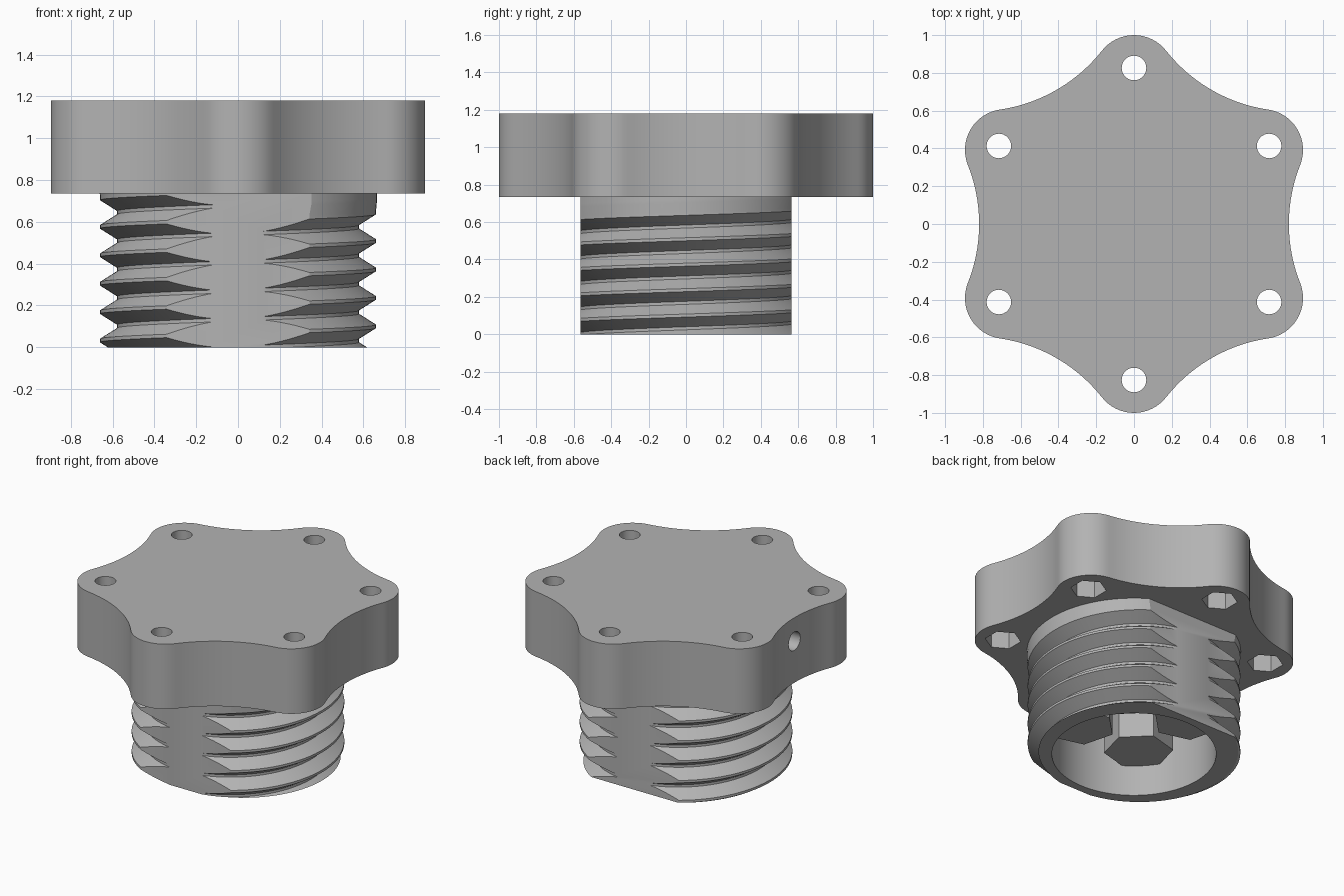
import bpy, bmesh
from math import sin, cos, pi, radians, tau

if "Cube" in bpy.data.objects:
    bpy.data.objects.remove(bpy.data.objects["Cube"], do_unlink=True)

grey = bpy.data.materials.new("plain_grey")
grey.use_nodes = True
grey.diffuse_color = (0.45, 0.45, 0.45, 1)
grey.node_tree.nodes["Principled BSDF"].inputs["Base Color"].default_value = (0.45, 0.45, 0.45, 1)


def make_object(name, bm):
    bmesh.ops.recalc_face_normals(bm, faces=bm.faces[:])
    mesh = bpy.data.meshes.new(name)
    bm.to_mesh(mesh)
    bm.free()
    mesh.materials.append(grey)
    obj = bpy.data.objects.new(name, mesh)
    bpy.context.collection.objects.link(obj)
    return obj


def prism(name, outline, low, high):
    bm = bmesh.new()
    rings = [[bm.verts.new((x, y, z)) for x, y in outline] for z in (low, high)]
    count = len(outline)
    for i in range(count):
        j = (i + 1) % count
        bm.faces.new((rings[0][i], rings[0][j], rings[1][j], rings[1][i]))
    bm.faces.new(rings[0][::-1])
    bm.faces.new(rings[1])
    return make_object(name, bm)


def polygon(radius, sides, x=0, y=0, turn=0):
    return [(x + radius * cos(turn + tau * i / sides),
             y + radius * sin(turn + tau * i / sides)) for i in range(sides)]


def activate(obj):
    bpy.ops.object.select_all(action="DESELECT")
    obj.select_set(True)
    bpy.context.view_layer.objects.active = obj


def cut(target, cutters):
    activate(target)
    for cutter in cutters:
        mod = target.modifiers.new("cut", "BOOLEAN")
        mod.operation, mod.solver, mod.object = "DIFFERENCE", "EXACT", cutter
        bpy.ops.object.modifier_apply(modifier=mod.name)
        bpy.data.objects.remove(cutter, do_unlink=True)


def smooth(obj):
    activate(obj)
    bpy.ops.object.shade_smooth_by_angle(angle=radians(25))


# Six-lobed grip: convex lobe arcs joined by tangent concave arcs
PLATE_LOW, PLATE_TOP = 0.735, 1.18
LOBE_R, LOBE_AT = 0.216, 0.784
WAIST_R, WAIST_AT = 0.846, 1.666
lobe_half, waist_half = radians(51.66), radians(21.66)


def arc(cx, cy, radius, start, end, steps):
    return [(cx + radius * cos(start + (end - start) * i / steps),
             cy + radius * sin(start + (end - start) * i / steps)) for i in range(steps + 1)]


outline = []
for k in range(6):
    a = pi / 6 + k * pi / 3
    b = a + pi / 6
    outline += arc(LOBE_AT * cos(a), LOBE_AT * sin(a), LOBE_R, a - lobe_half, a + lobe_half, 16)
    outline += arc(WAIST_AT * cos(b), WAIST_AT * sin(b), WAIST_R,
                   b + pi + waist_half, b + pi - waist_half, 20)[1:-1]
grip = prism("grip_plate", outline, PLATE_LOW, PLATE_TOP)

# Bolt holes with hexagonal nut pockets underneath, and one side hole
cutters = []
for k in range(6):
    a = pi / 6 + k * pi / 3
    x, y = 0.826 * cos(a), 0.826 * sin(a)
    cutters.append(prism("bolt_cutter", polygon(0.065, 32, x, y), 0.6, 1.3))
    cutters.append(prism("nut_cutter", polygon(0.112, 6, x, y, a), 0.6, 0.95))
side = prism("side_cutter", polygon(0.063, 32), -0.25, 0.25)
side.rotation_euler = (0, pi / 2, 0)
side.location = (-0.75, 0, 1.02)
cutters.append(side)
bpy.context.view_layer.update()
cut(grip, cutters)
smooth(grip)

# Threaded shank: a helical sweep of one groove-and-crest profile
STEPS, PITCH, CREST, ROOT = 128, 0.136, 0.665, 0.578
profile = [(-0.06, ROOT), (0.06, ROOT), (0.44, 0.66), (0.56, 0.66)]
bm = bmesh.new()
rows = []
for i in range(-2 * STEPS, 7 * STEPS + 1):
    t = i / STEPS
    row = []
    for f, r in profile:
        if t > 4.75:
            r = CREST
        row.append(bm.verts.new((r * cos(tau * t), r * sin(tau * t), 0.032 + PITCH * (t + f))))
    rows.append(row)
for i in range(len(rows) - 1):
    for j in range(len(profile) - 1):
        bm.faces.new((rows[i][j], rows[i + 1][j], rows[i + 1][j + 1], rows[i][j + 1]))
    if i + 1 + STEPS < len(rows):
        bm.faces.new((rows[i][-1], rows[i + 1][-1], rows[i + 1 + STEPS][0], rows[i + STEPS][0]))

# Trim the ends and the two flats, closing each cut
for co, normal in [((0, 0, 0), (0, 0, -1)), ((0, 0, PLATE_LOW + 0.005), (0, 0, 1)),
                   ((0, -0.565, 0), (0, -1, 0)), ((0, 0.565, 0), (0, 1, 0))]:
    geom = bm.verts[:] + bm.edges[:] + bm.faces[:]
    bmesh.ops.bisect_plane(bm, geom=geom, dist=1e-6, plane_co=co, plane_no=normal, clear_outer=True)
    bmesh.ops.holes_fill(bm, edges=[e for e in bm.edges if e.is_boundary], sides=0)
shank = make_object("threaded_shank", bm)
cut(shank, [prism("bore_cutter", polygon(0.51, 96), -0.1, 0.9)])
smooth(shank)

# Hexagonal posts hanging inside the bore
for k in range(4):
    a = pi / 4 + k * pi / 2
    prism("inner_post_%d" % (k + 1), polygon(0.215, 6, 0.33 * cos(a), 0.33 * sin(a), a + pi / 6),
          0.21, PLATE_LOW + 0.005)
